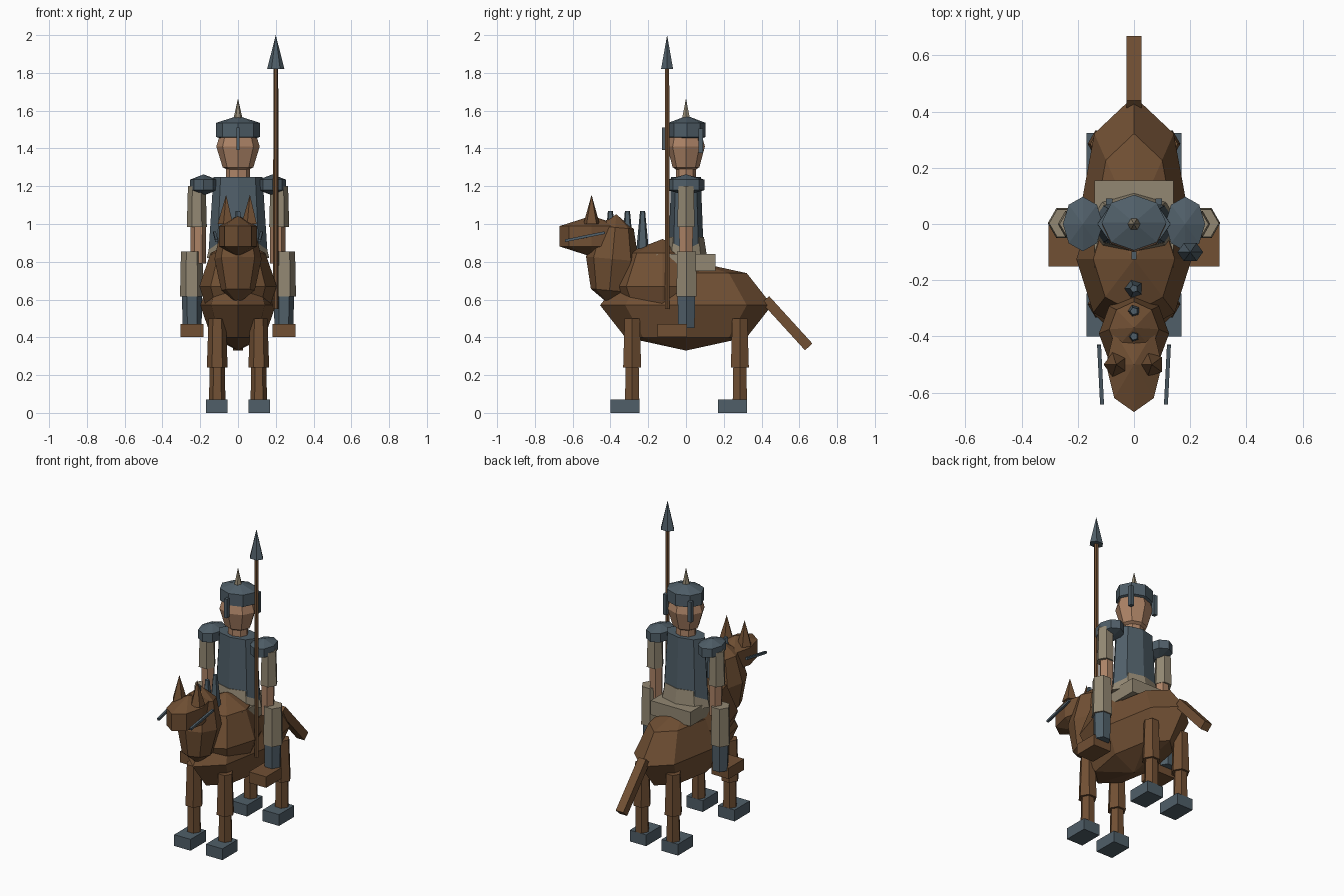
import bpy, bmesh, math
from mathutils import Matrix, Vector, Euler

if "Cube" in bpy.data.objects:
    bpy.data.objects.remove(bpy.data.objects["Cube"])


def material(name, rgb):
    m = bpy.data.materials.new(name)
    m.diffuse_color = (*rgb, 1)
    m.use_nodes = True
    m.node_tree.nodes["Principled BSDF"].inputs["Base Color"].default_value = m.diffuse_color
    return m


BROWN = material("brown", (0.165, 0.080, 0.034))
STEEL = material("steel blue", (0.080, 0.114, 0.140))
CLOTH = material("tan cloth", (0.29, 0.245, 0.17))
SKIN = material("skin", (0.42, 0.23, 0.135))


def finish(name, bm, mat, loc, size=(1, 1, 1), rot=(0, 0, 0)):
    bm.transform(Matrix.LocRotScale(Vector(loc), Euler(rot), Vector(size)))
    bmesh.ops.recalc_face_normals(bm, faces=bm.faces[:])
    me = bpy.data.meshes.new(name)
    bm.to_mesh(me)
    bm.free()
    me.materials.append(mat)
    ob = bpy.data.objects.new(name, me)
    bpy.context.collection.objects.link(ob)
    return ob


def ball(name, mat, loc, radii, rings=4, rot=(0, 0, 0)):
    bm = bmesh.new()
    bmesh.ops.create_uvsphere(bm, u_segments=8, v_segments=rings, radius=1)
    return finish(name, bm, mat, loc, radii, rot)


def box(name, mat, loc, size, rot=(0, 0, 0)):
    bm = bmesh.new()
    bmesh.ops.create_cube(bm, size=1)
    return finish(name, bm, mat, loc, size, rot)


def post(name, mat, x, y, z0, z1, r0, r1, sides=6, flat=1.0):
    """Upright tapered prism with a corner on the x axis; flat squashes it in y."""
    bm = bmesh.new()
    bmesh.ops.create_cone(bm, cap_ends=True, segments=sides, radius1=r0,
                          radius2=r1, depth=z1 - z0)
    bm.transform(Matrix.Rotation(math.pi / 2, 4, 'Z'))
    return finish(name, bm, mat, (x, y, (z0 + z1) / 2), (1, flat, 1))


# Horse body, neck and head
ball("horse_body", BROWN, (0, 0, 0.57), (0.20, 0.455, 0.24))
ball("horse_chest", BROWN, (0, -0.125, 0.67), (0.205, 0.27, 0.25))
ball("horse_neck", BROWN, (0, -0.39, 0.815), (0.125, 0.14, 0.237), rot=(-0.09, 0, 0))
ball("horse_head", BROWN, (0, -0.50, 0.935), (0.115, 0.195, 0.108), rings=3)
box("horse_tail", BROWN, (0, 0.535, 0.475), (0.053, 0.053, 0.34),
    (math.atan2(0.228, 0.25), 0, 0))

# Mane spikes
for i, y in enumerate((-0.40, -0.31, -0.23)):
    post(f"mane_spike_{i + 1}", STEEL, 0, y, 0.87, 1.07, 0.034, 0.014, 5)

for s, side in ((1, "right"), (-1, "left")):
    # Ears and reins
    post(f"ear_{side}", BROWN, s * 0.063, -0.50, 1.0, 1.155, 0.045, 0, 5)
    box(f"rein_{side}", STEEL, (s * 0.119, -0.535, 0.933), (0.014, 0.215, 0.014),
        (0.2, 0, -s * 0.05))

    # Horse legs and hooves
    for y, end in ((-0.285, "front"), (0.285, "rear")):
        post(f"{end}_upper_leg_{side}", BROWN, s * 0.11, y, 0.24, 0.50, 0.055, 0.046)
        post(f"{end}_lower_leg_{side}", BROWN, s * 0.11, y, 0.04, 0.25, 0.044, 0.040)
        box(f"{end}_hoof_{side}", STEEL, (s * 0.112, y - 0.038, 0.036), (0.115, 0.153, 0.072))

    # Rider legs and boots
    post(f"thigh_{side}", CLOTH, s * 0.245, 0.003, 0.615, 0.855, 0.062, 0.057)
    post(f"shin_{side}", STEEL, s * 0.243, 0.002, 0.45, 0.63, 0.050, 0.054)
    box(f"boot_{side}", BROWN, (s * 0.243, -0.073, 0.436), (0.122, 0.155, 0.07))

    # Rider arms and shoulder guards
    post(f"upper_arm_{side}", CLOTH, s * 0.218, 0, 0.985, 1.20, 0.053, 0.047)
    post(f"forearm_{side}", SKIN, s * 0.21, 0, 0.79, 1.0, 0.040, 0.042)
    ball(f"shoulder_guard_{side}", STEEL, (s * 0.182, 0, 1.207), (0.082, 0.112, 0.056), rings=3)

    # Helmet neck guards
    box(f"neck_guard_{side}", STEEL, (s * 0.088, 0.079, 1.44), (0.024, 0.024, 0.13))

# Saddle, hips and torso
box("saddle", CLOTH, (0, 0.0, 0.795), (0.28, 0.31, 0.09))
post("hips", CLOTH, 0, 0, 0.82, 0.93, 0.165, 0.14, 8, 0.68)
post("torso", STEEL, 0, 0, 0.865, 1.25, 0.155, 0.13, 8, 0.6)

# Rider head and helmet
post("neck", SKIN, 0, 0, 1.23, 1.33, 0.064, 0.062, 8, 0.85)
ball("head", SKIN, (0, 0, 1.41), (0.115, 0.10, 0.155))
ball("helmet", STEEL, (0, 0.005, 1.498), (0.133, 0.114, 0.075), rings=3)
post("helmet_spike", CLOTH, 0, 0, 1.55, 1.665, 0.026, 0, 6)
box("nose_guard", STEEL, (0, -0.112, 1.452), (0.018, 0.028, 0.12))

# Spear
post("spear_shaft", BROWN, 0.2, -0.10, 0.55, 1.83, 0.014, 0.013)
post("spear_head", STEEL, 0.2, -0.10, 1.82, 2.0, 0.046, 0, 6, 0.8)
